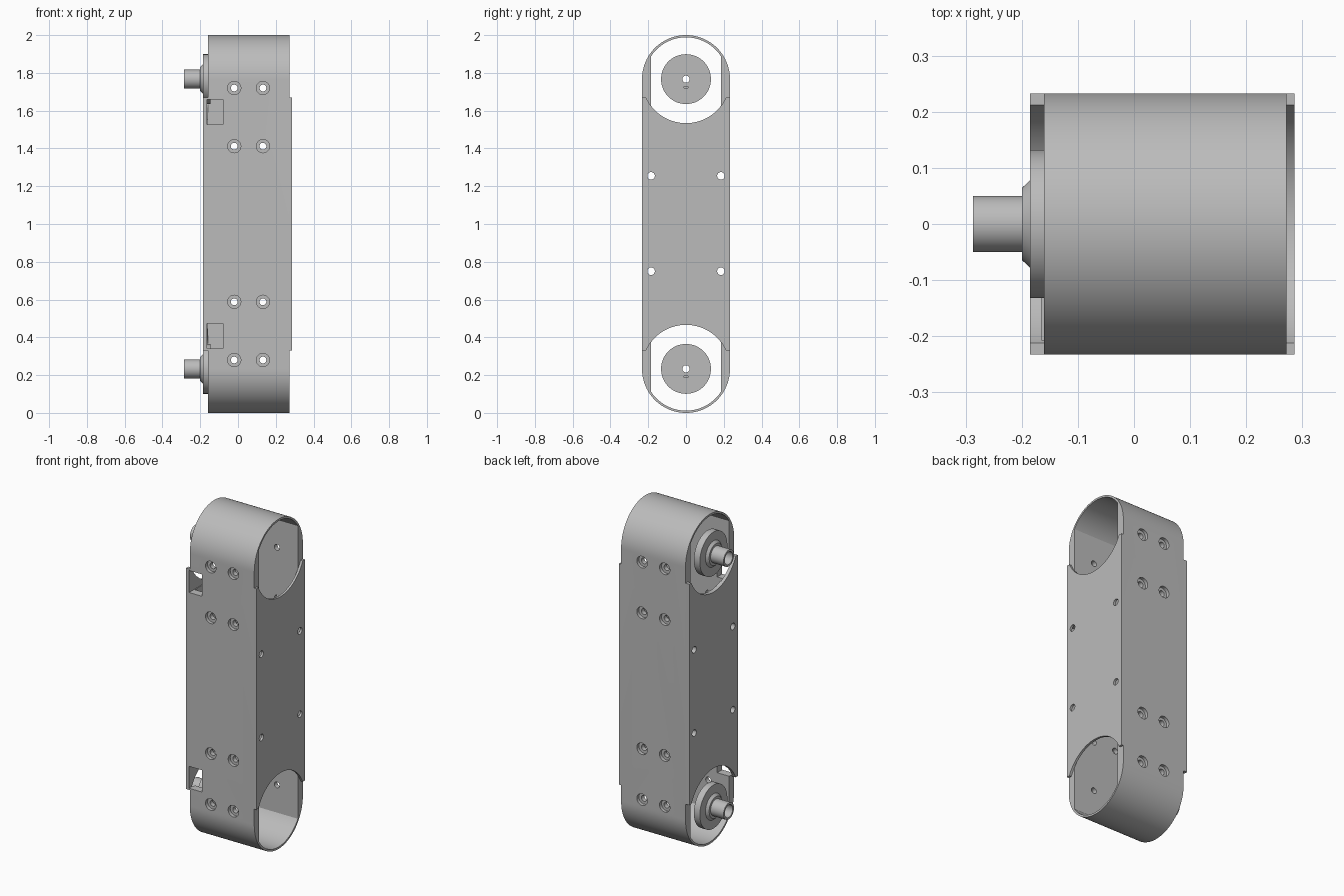
import bpy, bmesh
from math import sin, cos, pi, asin
from mathutils import Vector, Matrix

cube = bpy.data.objects.get("Cube")
if cube:
    bpy.data.objects.remove(cube)

R = 0.233                 # outer radius of the rounded ends
TOP, LOW = 2 - R, R       # joint axis heights
WALL = 0.012
PAD = 0.185               # inner face of the thick screw pads
X0, X1 = -0.16, 0.272     # shell ends

grey = bpy.data.materials.new("satin grey")
grey.use_nodes = True
GREY = (0.5, 0.5, 0.5, 1)
grey.diffuse_color = GREY
grey.node_tree.nodes["Principled BSDF"].inputs["Base Color"].default_value = GREY


def finish(name, bm):
    bmesh.ops.recalc_face_normals(bm, faces=bm.faces)
    mesh = bpy.data.meshes.new(name)
    bm.to_mesh(mesh)
    bm.free()
    mesh.materials.append(grey)
    ob = bpy.data.objects.new(name, mesh)
    bpy.context.collection.objects.link(ob)
    return ob


def prism(name, profile, xa, xb):
    """Extrude a (y, z) outline along x."""
    bm = bmesh.new()
    face = bm.faces.new([bm.verts.new((xa, y, z)) for y, z in profile])
    new = bmesh.ops.extrude_face_region(bm, geom=[face])["geom"]
    bmesh.ops.translate(bm, vec=(xb - xa, 0, 0),
                        verts=[v for v in new if isinstance(v, bmesh.types.BMVert)])
    return finish(name, bm)


def box(name, lo, hi):
    return prism(name, [(lo[1], lo[2]), (hi[1], lo[2]), (hi[1], hi[2]), (lo[1], hi[2])],
                 lo[0], hi[0])


def rod(name, start, end, radius, sides=32):
    a, b = Vector(start), Vector(end)
    turn = (b - a).to_track_quat("Z", "Y").to_matrix().to_4x4()
    bm = bmesh.new()
    bmesh.ops.create_cone(bm, cap_ends=True, segments=sides, radius1=radius, radius2=radius,
                          depth=(b - a).length, matrix=Matrix.Translation((a + b) / 2) @ turn)
    return finish(name, bm)


def arc(radius, cz, a0, a1, n=48):
    return [(radius * cos(a0 + (a1 - a0) * i / n), cz + radius * sin(a0 + (a1 - a0) * i / n))
            for i in range(n + 1)]


def cut(ob, cutters):
    for c in cutters:
        c.hide_render = True
        m = ob.modifiers.new("cut", "BOOLEAN")
        m.operation, m.solver, m.object = "DIFFERENCE", "EXACT", c
        bpy.context.view_layer.objects.active = ob
        bpy.ops.object.modifier_apply(modifier=m.name)
        bpy.data.objects.remove(c)


def smooth(ob):
    bpy.ops.object.select_all(action="DESELECT")
    ob.select_set(True)
    bpy.context.view_layer.objects.active = ob
    bpy.ops.object.shade_smooth_by_angle(angle=0.5)


# Rounded tube shell
shell = prism("shell", arc(R, TOP, 0, pi) + arc(R, LOW, pi, 2 * pi), X0, X1)

# Cavity: thin at the ends and the middle, narrowed by the screw pads
ri = R - WALL
lift = pi / 2 - asin(PAD / ri)
thin, pad_end = R - WALL, 1.28
cavity = (arc(ri, TOP, lift, pi - lift)
          + [(-PAD, pad_end), (-thin, pad_end), (-thin, 2 - pad_end), (-PAD, 2 - pad_end)]
          + arc(ri, LOW, pi + lift, 2 * pi - lift)
          + [(PAD, 2 - pad_end), (thin, 2 - pad_end), (thin, pad_end), (PAD, pad_end)])
cut(shell, [prism("cavity_cutter", cavity, -0.5, 0.5)])

# Counterbored screw holes through both walls
for z in (1.72, 1.412, 0.588, 0.28):
    for x in (-0.02, 0.132):
        cutters = [rod("hole_cutter", (x, -0.4, z), (x, 0.4, z), 0.018)]
        for s in (-1, 1):
            cutters.append(rod("bore_cutter", (x, s * 0.213, z), (x, s * 0.4, z), 0.035))
        cut(shell, cutters)


def windows():
    """Cable windows in the front wall, one near each joint."""
    return [box("window_cutter", (-0.165, -0.4, a), (-0.08, -0.1, b))
            for a, b in ((1.527, 1.66), (0.34, 0.473))]


cut(shell, windows())
smooth(shell)

# Side covers with arched ends and four mounting holes
for name, xa, xb in (("right_cover", -0.185, X0), ("left_cover", X1, 0.286)):
    cover = box(name, (xa, -R, 0.33), (xb, R, 1.67))
    cutters = [rod("arch_cutter", (-0.5, 0, z), (0.5, 0, z), R, 96) for z in (TOP, LOW)]
    cutters += [rod("mount_cutter", (-0.5, y, z), (0.5, y, z), 0.02)
                for y in (-PAD, PAD) for z in (0.75, 1.255)]
    cut(cover, cutters + (windows() if xa < 0 else []))
    smooth(cover)


# Turned joint hubs with a hollow stub shaft
HUB = [(-0.145, 0.019), (-0.145, 0.132), (-0.185, 0.132), (-0.185, 0.078), (-0.2, 0.064),
       (-0.2, 0.05), (-0.287, 0.05), (-0.287, 0.038), (-0.19, 0.038), (-0.19, 0.019)]
for name, z in (("upper_hub", TOP), ("lower_hub", LOW)):
    bm = bmesh.new()
    verts = [bm.verts.new((x, 0, z + r)) for x, r in HUB]
    edges = [bm.edges.new((verts[i - 1], verts[i])) for i in range(len(verts))]
    bmesh.ops.spin(bm, geom=verts + edges, cent=(0, 0, z), axis=(1, 0, 0),
                   angle=2 * pi, steps=64)
    bmesh.ops.remove_doubles(bm, verts=bm.verts, dist=0.0001)
    hub = finish(name, bm)
    # Small alignment slot on the inner face
    cut(hub, [box("slot_cutter", (-0.16, -0.01, z - 0.046), (-0.1, 0.01, z - 0.038))])
    smooth(hub)
